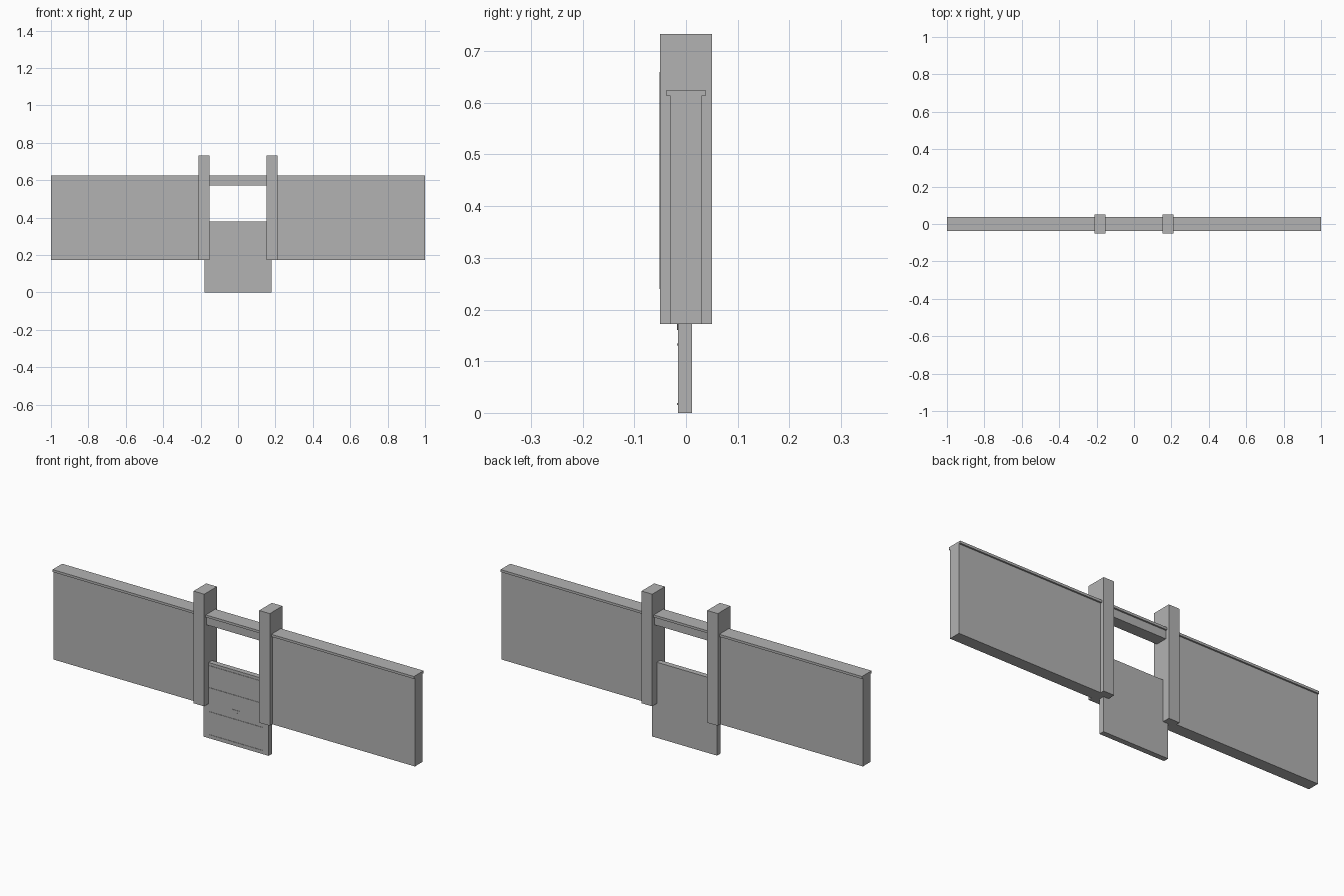
import bpy
import bmesh

cube = bpy.data.objects.get("Cube")
if cube:
    bpy.data.objects.remove(cube, do_unlink=True)

grey = bpy.data.materials.new("concrete grey")
grey.use_nodes = True
colour = (0.45, 0.45, 0.45, 1)
grey.diffuse_color = colour
grey.node_tree.nodes["Principled BSDF"].inputs["Base Color"].default_value = colour


def prism(name, points, axis, start, end):
    """Extrude a closed profile along x (points are y, z) or y (points are x, z)."""
    bm = bmesh.new()
    place = (lambda a, b: (start, a, b)) if axis == "x" else (lambda a, b: (a, start, b))
    face = bm.faces.new([bm.verts.new(place(a, b)) for a, b in points])
    grown = bmesh.ops.extrude_face_region(bm, geom=[face])["geom"]
    step = end - start
    bmesh.ops.translate(bm, verts=[v for v in grown if isinstance(v, bmesh.types.BMVert)],
                        vec=(step, 0, 0) if axis == "x" else (0, step, 0))
    bmesh.ops.recalc_face_normals(bm, faces=bm.faces)
    mesh = bpy.data.meshes.new(name)
    bm.to_mesh(mesh)
    bm.free()
    mesh.materials.append(grey)
    obj = bpy.data.objects.new(name, mesh)
    bpy.context.collection.objects.link(obj)
    return obj


def box(name, x0, x1, y0, y1, z0, z1):
    return prism(name, [(x0, z0), (x1, z0), (x1, z1), (x0, z1)], "y", y0, y1)


def capped_profile(bottom):
    """Wall section with a slightly wider coping on top."""
    half = [(0.03, bottom), (0.03, 0.613), (0.038, 0.613), (0.038, 0.625)]
    return half + [(-y, z) for y, z in reversed(half)]


# Side walls and guide posts
for side, sign in (("left", 1), ("right", -1)):
    inner, outer = sign * 0.152, sign * 0.211
    prism(side + "_wall", capped_profile(0.172), "x", outer, sign)
    x0, x1 = sorted((inner, outer))
    box(side + "_post", x0, x1, -0.05, 0.05, 0.172, 0.733)
    # Narrow strip along the front of the post
    box(side + "_post_strip", x0 + 0.015, x0 + 0.019, -0.0508, -0.049, 0.24, 0.66)

# Beam over the opening
prism("top_beam", capped_profile(0.572), "x", -0.152, 0.152)

# Sliding gate with fine ribs on its front
box("gate_panel", -0.18, 0.18, -0.015, 0.012, 0, 0.378)
for i, z in enumerate((0.015, 0.13, 0.25, 0.36)):
    box(f"gate_rib_{i + 1}", -0.15, 0.15, -0.017, -0.014, z, z + 0.004)

# Small level mark
prism("level_mark", [(-0.02, 0.18), (0.02, 0.18), (0, 0.16)], "y", -0.017, -0.014)
